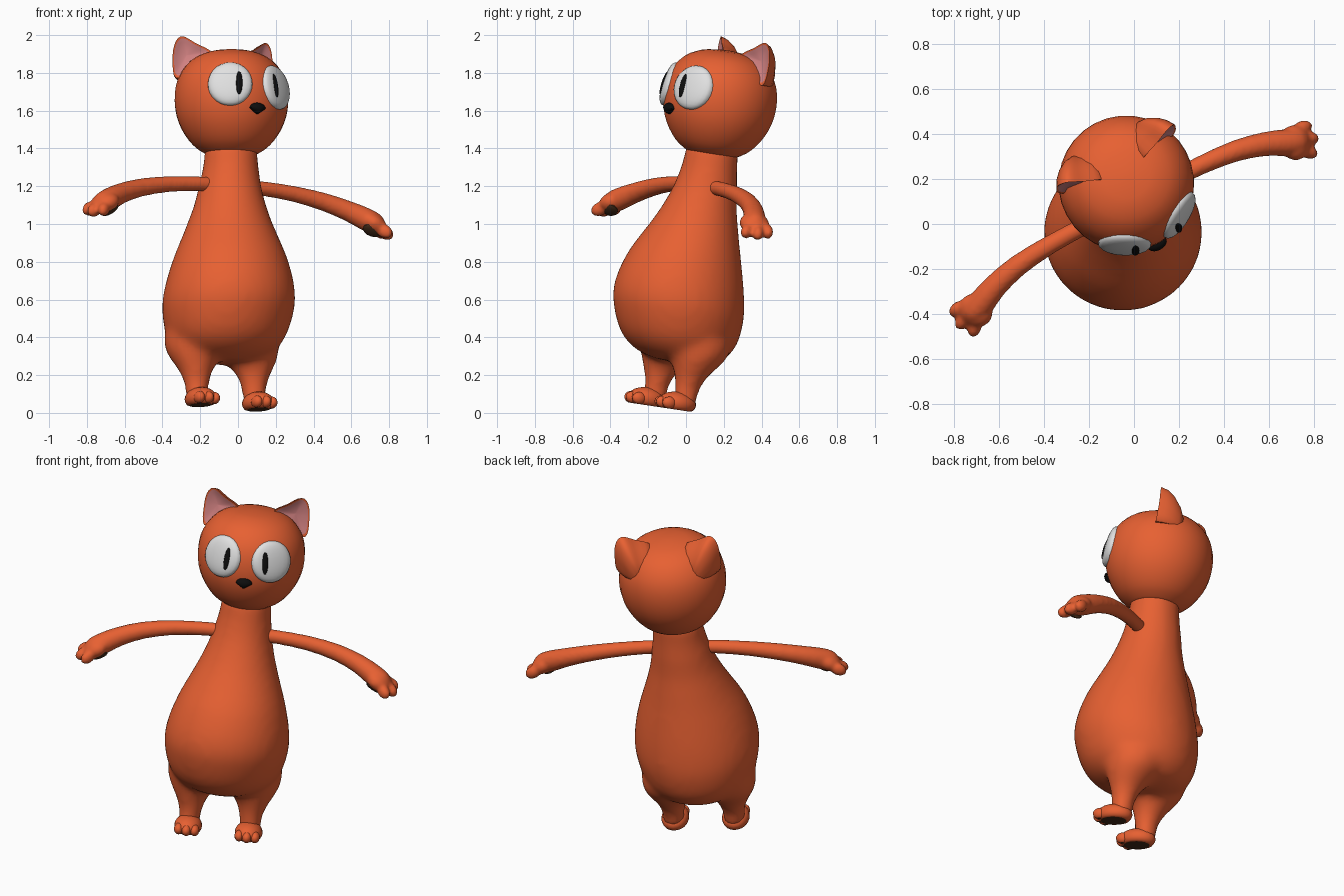
import bpy, bmesh, math
from mathutils import Vector, Matrix

if "Cube" in bpy.data.objects:
    bpy.data.objects.remove(bpy.data.objects["Cube"])

# Upright symmetric pose -> turned and leaning back
POSE = (Matrix.Translation((-.045, -.07, .02)) @ Matrix.Rotation(math.radians(-8.5), 4, 'X')
        @ Matrix.Rotation(math.radians(28), 4, 'Z'))
HEAD, HIP = Matrix.Translation((.012, 0, 0)), Matrix.Translation((-.03, 0, 0))


def material(name, r, g, b):
    m = bpy.data.materials.new(name)
    m.diffuse_color = (r, g, b, 1)
    m.use_nodes = True
    m.node_tree.nodes["Principled BSDF"].inputs["Base Color"].default_value = m.diffuse_color
    return m


ORANGE = material("orange fur", .8, .118, .032)
WHITE = material("eye white", .75, .75, .75)
BLACK = material("black", .004, .004, .004)
PINK = material("ear pink", .64, .22, .22)
DARK = material("paw pad brown", .06, .025, .01)


def finish(bm, name, mats, shift=Matrix(), angle=50):
    bmesh.ops.recalc_face_normals(bm, faces=bm.faces)
    bm.transform(POSE @ shift)
    me = bpy.data.meshes.new(name)
    bm.to_mesh(me)
    bm.free()
    for m in mats:
        me.materials.append(m)
    ob = bpy.data.objects.new(name, me)
    bpy.context.collection.objects.link(ob)
    bpy.ops.object.select_all(action='DESELECT')
    ob.select_set(True)
    bpy.context.view_layer.objects.active = ob
    bpy.ops.object.shade_smooth_by_angle(angle=math.radians(angle))
    return ob


def blend(ob, voxel, steps):
    """Fuse overlapping volumes and soften the joints."""
    mod = ob.modifiers.new("blend", 'REMESH')
    mod.mode, mod.voxel_size, mod.use_smooth_shade = 'VOXEL', voxel, True
    mod = ob.modifiers.new("soften", 'SMOOTH')
    mod.factor, mod.iterations = .5, steps


def spline(pts, n, closed=False):
    """Smooth curve through points of any dimension."""
    pts = [Vector(p) for p in pts]
    k, out = len(pts), []
    for i in range(k if closed else k - 1):
        get = (lambda j: pts[j % k]) if closed else (lambda j: pts[min(max(j, 0), k - 1)])
        a, b, c, d = (get(i + j) for j in (-1, 0, 1, 2))
        for s in range(n):
            t = s / n
            out.append(.5 * (2 * b + (c - a) * t + (2 * a - 5 * b + 4 * c - d) * t * t
                             + (3 * b - a - 3 * c + d) * t ** 3))
    return out if closed else out + [pts[-1]]


def loft(bm, pts, seg=24, n=2, flat=True):
    """Tube through (x, y, z, radius) points; flat keeps rings horizontal."""
    path = spline(pts, n)
    rings = []
    for i, p in enumerate(path):
        a, b = Vector((1, 0, 0)), Vector((0, 1, 0))
        if not flat:
            t = (path[min(i + 1, len(path) - 1)] - path[max(i - 1, 0)]).to_3d().normalized()
            a = t.cross(Vector((0, 0, 1))).normalized()
            b = t.cross(a)
        ang = [2 * math.pi * j / seg for j in range(seg)]
        rings.append([bm.verts.new(p.to_3d() + p[3] * (a * math.cos(q) + b * math.sin(q)))
                      for q in ang])
    bridge(bm, rings)
    bm.faces.new(rings[0])
    bm.faces.new(rings[-1])


def bridge(bm, rings, mat=0):
    for r0, r1 in zip(rings, rings[1:]):
        for j in range(len(r0)):
            k = (j + 1) % len(r0)
            bm.faces.new((r0[j], r0[k], r1[k], r1[j])).material_index = mat


def ball(bm, centre, size, rot=None, seg=20):
    mat = Matrix.Translation(centre) @ (rot or Matrix()) @ Matrix.Diagonal((*size, 1))
    return bmesh.ops.create_uvsphere(bm, u_segments=seg, v_segments=seg // 2 + 2,
                                     radius=1, matrix=mat)['verts']


# Pear-shaped torso with both legs blended in
bm = bmesh.new()
loft(bm, [(u, v, w, r) for w, r, u, v in (
    (.25, .12, -.03, 0), (.28, .215, -.03, 0), (.33, .28, -.03, -.01), (.4, .322, -.03, -.02),
    (.5, .347, -.029, -.035), (.58, .352, -.028, -.047), (.68, .337, -.025, -.052),
    (.8, .302, -.02, -.048), (.9, .262, -.014, -.035), (1.0, .222, -.008, -.02),
    (1.1, .188, -.002, -.01), (1.2, .165, .003, 0), (1.3, .147, .008, 0), (1.41, .138, .01, 0))], seg=32)
for s in (-1, 1):
    loft(bm, [(s * u - .03, v, w, r) for w, r, u, v in (
        (.03, .062, .172, -.01), (.1, .064, .172, -.01), (.15, .074, .172, -.006),
        (.2, .095, .172, .002), (.25, .125, .17, .015), (.31, .158, .162, .03),
        (.38, .17, .155, .035))])
blend(finish(bm, "body_and_legs", [ORANGE]), .022, 10)

# Head
bm = bmesh.new()
loft(bm, [(0, 0, w, r) for w, r in (
    (1.36, .12), (1.395, .18), (1.44, .225), (1.5, .264), (1.57, .291), (1.65, .302),
    (1.73, .295), (1.8, .269), (1.86, .22), (1.893, .165), (1.912, .105), (1.921, .02))], seg=32)
finish(bm, "head", [ORANGE], HEAD)

# Nose: wide on top, pointed below
bm = bmesh.new()
for v in ball(bm, (0, -.293, 1.572), (.046, .03, .03)):
    if v.co.z < 1.572:
        v.co.x *= 1 - .75 * (1.572 - v.co.z) / .03
finish(bm, "nose", [BLACK], HEAD)

for s, side in ((-1, "left"), (1, "right")):
    # Eye: flat-fronted thick disc and slit pupil, turned outward and slightly up
    turn = Matrix.Rotation(math.radians(29 * s), 4, 'Z') @ Matrix.Rotation(math.radians(-10), 4, 'X')
    centre = Vector((s * .492, -.87, 0)) * .262 + Vector((0, 0, 1.698))
    place = Matrix.Translation(centre) @ turn
    bm = bmesh.new()
    for v in ball(bm, (0, 0, 0), (1, 1, 1), None, 24):
        x, y, z = v.co
        v.co = place @ Vector((x * .12, math.copysign(abs(y) ** .55, y) * .052, z * .12))
    finish(bm, side + "_eye", [WHITE], HEAD)
    bm = bmesh.new()
    ball(bm, place @ Vector((-s * .048, -.045, -.004)), (.018, .012, .064), turn)
    finish(bm, side + "_pupil", [BLACK], HEAD)

    # Ear: rounded outline, broad domed back, recessed pink front
    bm = bmesh.new()
    edge = spline([(s * x, y, z) for x, y, z in (
        (.1, .03, 1.9), (.185, .058, 1.955), (.25, .083, 1.99), (.287, .095, 1.955),
        (.3, .1, 1.87), (.288, .085, 1.765), (.19, .04, 1.81))], 4, True)
    mid = sum(edge, Vector()) / len(edge)
    apex = Vector((s * .14, .19, 1.76))
    back = Vector((-s * .34, .94, 0))

    def ring(goal, t, push):
        return [bm.verts.new(p.lerp(goal, t) + back * push) for p in edge]

    bridge(bm, [ring(mid, 0, 0), ring(apex, .06, .03), ring(apex, .2, .05), ring(apex, .45, .055),
                ring(apex, .7, .04), ring(apex, .97, 0)])
    bm.verts.ensure_lookup_table()
    rim = list(bm.verts)[:len(edge)]
    lip, dish, core = ring(mid, .11, .002), ring(mid, .3, .012), ring(mid, .95, .02)
    bridge(bm, [rim, lip])
    bridge(bm, [lip, dish, core], 1)
    bm.faces.new(core).material_index = 1
    finish(bm, side + "_ear", [ORANGE, PINK], HEAD)

    # Arm flowing into a broad hand with three short fingers
    bm = bmesh.new()
    loft(bm, [(s * u, v, w, r) for u, v, w, r in (
        (.1, -.02, 1.19, .039), (.2, -.02, 1.19, .039), (.38, -.02, 1.175, .042),
        (.55, -.032, 1.143, .048), (.68, -.06, 1.1, .054), (.76, -.09, 1.062, .06),
        (.82, -.112, 1.032, .056), (.85, -.123, 1.018, .035))], seg=16, flat=False)
    dip = Matrix.Rotation(math.radians(s * 30), 4, 'Y')
    ball(bm, (s * .805, -.108, 1.035), (.075, .08, .053),
         Matrix.Rotation(math.radians(s * -25), 4, 'Z') @ dip)
    for u, v, w, yaw in ((.868, -.06, 1.005, -5), (.872, -.115, .99, -25), (.84, -.165, .99, -45)):
        ball(bm, (s * u, v, w), (.05, .031, .036),
             Matrix.Rotation(math.radians(s * yaw), 4, 'Z') @ dip, 14)
    blend(finish(bm, side + "_arm", [ORANGE]), .011, 3)

    # Palm pad under the hand
    bm = bmesh.new()
    rot = Matrix.Rotation(math.radians(s * 27), 4, 'Y') @ Matrix.Rotation(math.radians(-28), 4, 'X')
    ball(bm, (s * .783, -.132, .993), (.052, .04, .014), rot, 14)
    finish(bm, side + "_palm_pad", [DARK])

    # Foot with three toes and a flat dark sole
    bm = bmesh.new()
    ball(bm, (s * .172, -.055, .035), (.078, .107, .06))
    for du, v in ((-.045, -.125), (0, -.14), (.045, -.125)):
        ball(bm, (s * .172 + du, v, .031), (.027, .04, .032), None, 14)
    for v in bm.verts:
        v.co.z = max(v.co.z, 0)
    for f in bm.faces:
        f.material_index = int(all(v.co.z < .001 for v in f.verts))
    finish(bm, side + "_foot", [ORANGE, DARK], HIP)
